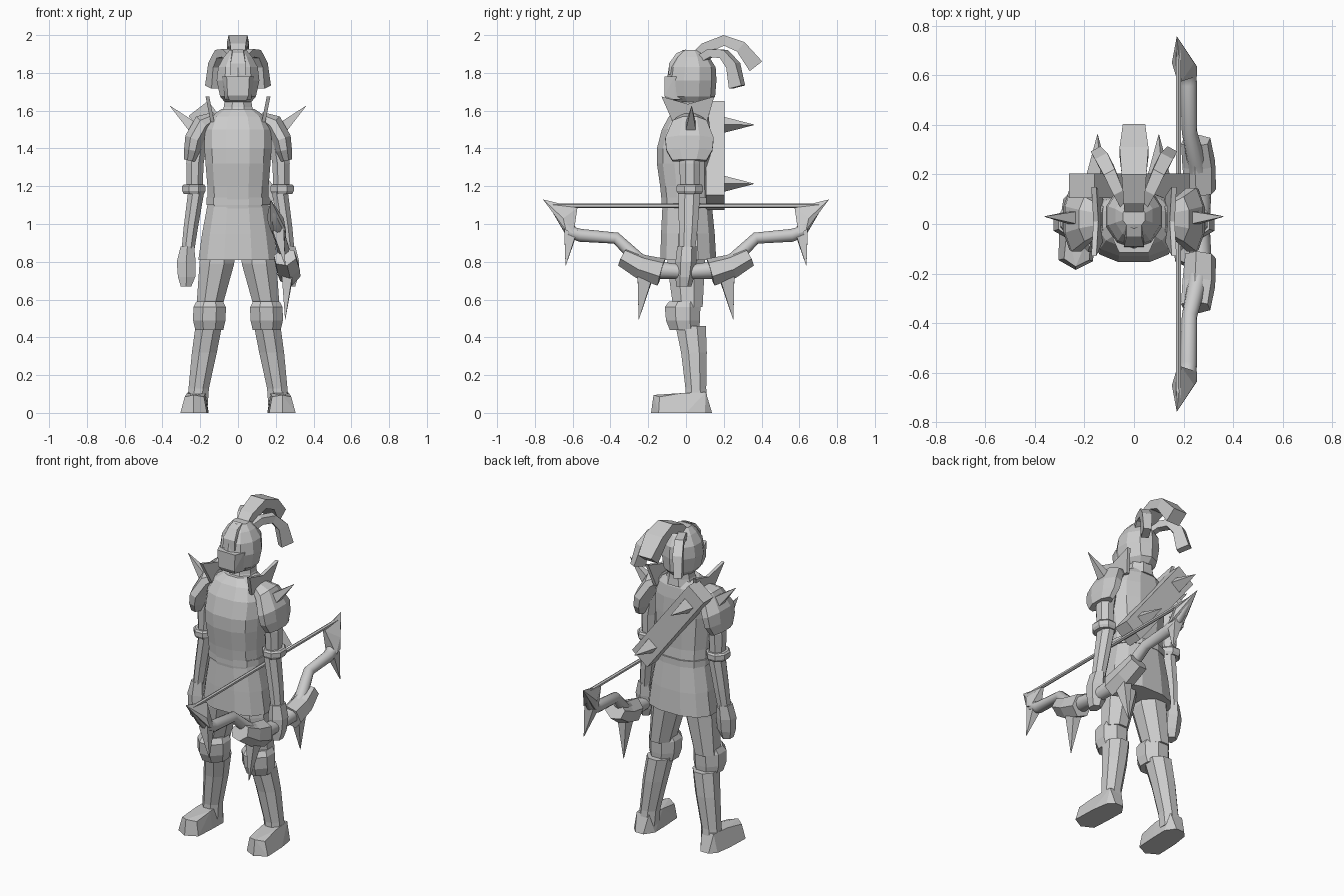
import bpy, bmesh, math
from mathutils import Vector

steel = bpy.data.materials.new("plain grey")
steel.diffuse_color = (0.6, 0.6, 0.6, 1)


def finish(name, bm, mirror=None, smooth=False):
    """Turn a bmesh into an object, optionally mirrored across x or y."""
    bmesh.ops.recalc_face_normals(bm, faces=bm.faces)
    me = bpy.data.meshes.new(name)
    bm.to_mesh(me)
    bm.free()
    me.materials.append(steel)
    ob = bpy.data.objects.new(name, me)
    bpy.context.collection.objects.link(ob)
    if mirror:
        mod = ob.modifiers.new("mirror", 'MIRROR')
        mod.use_axis = [a == mirror for a in "xyz"]
        mod.use_mirror_merge = False
    if smooth:
        bpy.ops.object.select_all(action='DESELECT')
        ob.select_set(True)
        bpy.context.view_layer.objects.active = ob
        bpy.ops.object.shade_smooth_by_angle(angle=math.radians(50))
    return ob


def skin(name, loops, **kw):
    """Join equal loops of points into a capped solid."""
    bm = bmesh.new()
    rows = [[bm.verts.new(p) for p in loop] for loop in loops]
    n = len(rows[0])
    for a, b in zip(rows, rows[1:]):
        for i in range(n):
            j = (i + 1) % n
            bm.faces.new((a[i], a[j], b[j], b[i]))
    bm.faces.new(rows[0][::-1])
    bm.faces.new(rows[-1])
    return finish(name, bm, **kw)


def unit_ring(n, power=1.0):
    pts = []
    for i in range(n):
        t = 2 * math.pi * (i + 0.5) / n
        c, s = math.cos(t), math.sin(t)
        pts.append((math.copysign(abs(c) ** power, c), math.copysign(abs(s) ** power, s)))
    k = max(p[0] for p in pts)
    return [(c / k, s / k) for c, s in pts]


def loft(name, rings, n=8, power=1.0, **kw):
    """Level rings given as (x, y, z, half width, half depth)."""
    shape = unit_ring(n, power)
    return skin(name, [[(x + c * rx, y + s * ry, z) for c, s in shape]
                       for x, y, z, rx, ry in rings], **kw)


def tube(name, path, sizes, side, n=4, **kw):
    """Sweep along a path; sizes are half widths along side and across it."""
    pts, side = [Vector(p) for p in path], Vector(side).normalized()
    shape, loops = unit_ring(n), []
    for i, p in enumerate(pts):
        t = (pts[min(i + 1, len(pts) - 1)] - pts[max(i - 1, 0)]).normalized()
        up = t.cross(side).normalized()
        w, h = sizes[i]
        loops.append([p + side * c * w + up * s * h for c, s in shape])
    return skin(name, loops, **kw)


def spike(name, base, tip, w, h, side, **kw):
    return tube(name, [base, tip], [(w, h), (0.001, 0.001)], side, **kw)


def hull(name, pts, **kw):
    bm = bmesh.new()
    for p in pts:
        bm.verts.new(p)
    res = bmesh.ops.convex_hull(bm, input=bm.verts)
    bmesh.ops.delete(bm, geom=list(set(res["geom_interior"])), context='VERTS')
    bmesh.ops.dissolve_limit(bm, angle_limit=0.03, verts=bm.verts, edges=bm.edges)
    return finish(name, bm, **kw)


# Torso, belt, skirt and neck
loft("torso", [(0, .005, 1.08, .16, .13), (0, -.005, 1.2, .162, .132), (0, -.012, 1.32, .172, .142),
               (0, -.012, 1.4, .178, .142), (0, 0, 1.5, .175, .128), (0, .015, 1.57, .145, .105),
               (0, .025, 1.61, .085, .08)], 12, .8)
loft("belt", [(0, .005, 1.1, .168, .135), (0, .005, 1.14, .168, .135)], 12, .8)
loft("skirt", [(0, .012, .81, .21, .148), (0, .01, .95, .19, .142), (0, .006, 1.11, .16, .13)], 12, .8)
loft("neck", [(0, .04, 1.58, .09, .085), (0, .045, 1.62, .075, .075), (0, .05, 1.7, .065, .065)])

# Helmet with face plate and forehead ridge
loft("helmet", [(0, .035, 1.645, .07, .085), (0, .03, 1.675, .095, .118), (0, .03, 1.76, .113, .125),
                (0, .033, 1.83, .105, .118), (0, .033, 1.885, .075, .085), (0, .03, 1.92, .045, .045)], 10)
hull("face_plate", [(sx * x, y, z) for sx in (-1, 1) for x, y, z in
                    [(.045, -.1, 1.655), (.055, -.115, 1.68), (.06, -.115, 1.78), (.085, -.06, 1.78),
                     (.07, -.06, 1.66), (.08, 0, 1.78), (.07, 0, 1.66)]])
hull("forehead_ridge", [(sx * x, y, z) for sx in (-1, 1) for x, y, z in
                        [(.04, -.092, 1.79), (.04, -.09, 1.85), (.03, -.05, 1.905),
                         (.03, 0, 1.925), (.04, 0, 1.8)]])

# Plumes
tube("centre_plume", [(0, .05, 1.88), (0, .1, 1.93), (0, .2, 1.972), (0, .29, 1.938), (0, .37, 1.835)],
     [(.035, .03), (.042, .03), (.05, .028), (.058, .032), (.045, .042)], (1, 0, 0))
tube("side_plume", [(.035, .07, 1.87), (.065, .13, 1.905), (.095, .2, 1.9), (.12, .25, 1.84), (.138, .27, 1.725)],
     [(.018, .02), (.022, .022), (.025, .024), (.028, .03), (.022, .038)], (.88, -.46, 0), mirror='x')

# Shoulder armour
tube("shoulder_guard", [(.12, .02, 1.57), (.185, .02, 1.535), (.232, .018, 1.45), (.243, .018, 1.39), (.255, .018, 1.335)],
     [(.05, .025), (.09, .05), (.128, .05), (.122, .043), (.09, .032)], (0, 1, 0), n=8, mirror='x')
spike("shoulder_spike", (.235, .025, 1.51), (.36, .03, 1.625), .028, .03, (0, 1, 0), mirror='x')
wing = [(-.07, 1.54), (.11, 1.54), (.15, 1.675), (.01, 1.635), (-.13, 1.675)]
skin("shoulder_wing", [[(x + (z - 1.54) * .2, y, z) for y, z in wing] for x in (.125, .145)], mirror='x')

# Arms
loft("upper_arm", [(.23, .02, 1.17, .042, .05), (.228, .02, 1.32, .046, .055), (.2, .02, 1.5, .05, .055)], mirror='x')
loft("elbow_band", [(.234, .02, 1.16, .054, .062), (.234, .02, 1.175, .062, .07),
                    (.234, .02, 1.2, .062, .07), (.234, .02, 1.21, .054, .062)], mirror='x')
loft("forearm", [(.265, .006, .86, .034, .042), (.25, .012, .98, .038, .05), (.22, .018, 1.18, .043, .058)], mirror='x')
loft("hand", [(.275, -.012, .67, .028, .035), (.272, -.006, .72, .046, .043), (.274, 0, .8, .05, .048),
              (.268, .005, .88, .036, .045)], 6, mirror='x')

# Legs
loft("thigh", [(.152, .01, .56, .068, .078), (.112, 0, .79, .092, .1), (.105, .01, .92, .088, .1)], mirror='x')
loft("knee_guard", [(.152, -.008, .44, .074, .078), (.152, -.016, .49, .086, .09),
                    (.15, -.018, .56, .086, .094), (.15, -.01, .59, .07, .08)], mirror='x')
loft("shin", [(.215, .055, .04, .055, .06), (.208, .052, .13, .054, .055), (.178, .042, .32, .066, .068),
              (.155, .025, .46, .07, .08)], mirror='x')
hull("foot", [(.165, -.15, 0), (.235, -.185, 0), (.305, -.145, 0), (.3, 0, 0), (.285, .1, 0), (.25, .138, 0),
              (.195, .138, 0), (.155, .08, 0), (.158, -.03, 0), (.18, -.145, .085), (.235, -.172, .095),
              (.282, -.14, .085), (.27, -.02, .105), (.262, .105, .11), (.18, .105, .11), (.172, -.02, .105)],
     mirror='x')

# Slanted back case with two spikes
along, across = Vector((.61, 0, -.79)), Vector((.79, 0, .61))
mid = Vector((-.018, 0, 1.363))
skin("back_case", [[mid + along * a * .315 + across * b * .065 + Vector((0, y, 0))
                    for a, b in ((-1, -1), (1, -1), (1, 1), (-1, 1))] for y in (.105, .203)])
for x, z in ((-.147, 1.525), (.1, 1.213)):
    spike("back_spike", (x, .2, z), (x, .36, z), .026, .036, along)


# Bow, lying in a leaning plane
def bow(y, z, off=0):
    return (.18 + (1.1 - z) * .25 + off, y, z)


normal = (1, 0, .25)
half = [(.69, 1.07, .018), (.605, .955, .034), (.56, .94, .033), (.37, .925, .03), (.25, .81, .036), (.14, .755, .045)]
limb = [(-y, z, r) for y, z, r in half] + [(0, .745, .035)] + half[::-1]
tube("bow_limb", [bow(y, z) for y, z, r in limb], [(r, r) for y, z, r in limb], normal, n=12, smooth=True)
tube("bow_string", [(.18, -.72, 1.097), (.18, .72, 1.097)], [(.01, .01)] * 2, (1, 0, 0), n=6)
tube("bow_sleeve", [bow(.335, .825), bow(.24, .775), bow(.13, .745)],
     [(.055, .045), (.06, .058), (.055, .066)], normal, n=6, mirror='y')
hull("bow_tip", [bow(.757, 1.13)] + [bow(y, z, s * w) for s in (-1, 1) for y, z, w in
                                    [(.575, 1.085, .008), (.65, 1.03, .045), (.595, .95, .036), (.635, .965, .04)]],
     mirror='y')
spike("bow_tip_spike", bow(.61, .965), bow(.637, .78, -.01), .03, .035, normal, mirror='y')
spike("bow_sleeve_spike", bow(.215, .73, -.01), (.25, .25, .495), .03, .042, normal, mirror='y')
